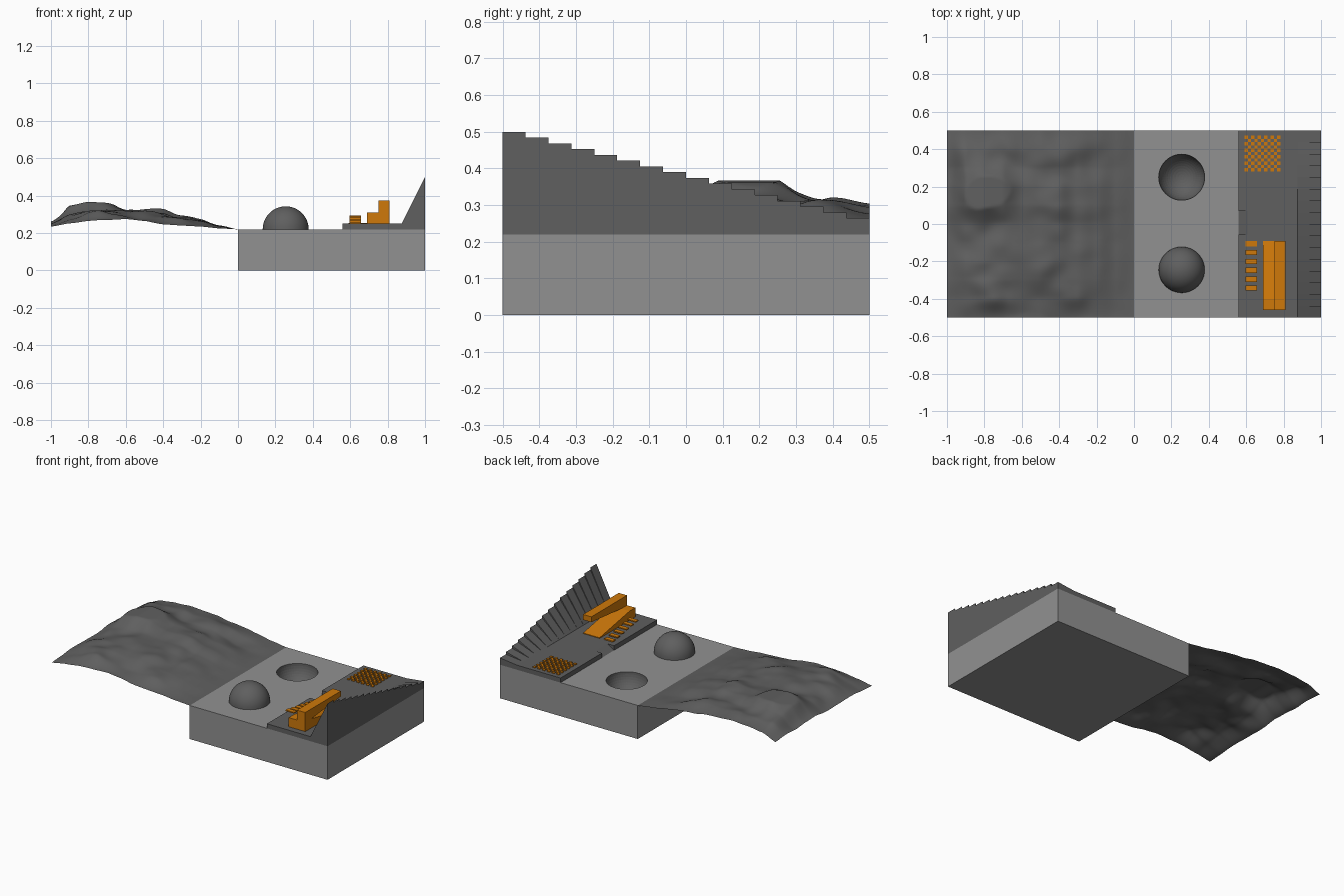
import bpy, bmesh, math
from mathutils import Vector, noise

if "Cube" in bpy.data.objects:
    bpy.data.objects.remove(bpy.data.objects["Cube"])


def mat(name, rgb):
    m = bpy.data.materials.new(name)
    m.diffuse_color = (*rgb, 1)
    m.use_nodes = True
    m.node_tree.nodes["Principled BSDF"].inputs["Base Color"].default_value = m.diffuse_color
    return m


LIGHT = mat("light_grey", (0.285, 0.285, 0.285))
DARK = mat("dark_grey", (0.115, 0.115, 0.115))
ORANGE = mat("orange", (0.62, 0.19, 0.003))


def finish(name, bm, *mats):
    bmesh.ops.recalc_face_normals(bm, faces=bm.faces)
    me = bpy.data.meshes.new(name)
    bm.to_mesh(me)
    bm.free()
    for m in mats:
        me.materials.append(m)
    ob = bpy.data.objects.new(name, me)
    bpy.context.collection.objects.link(ob)
    return ob


def prism(bm, pts, axis, a, b):
    """Extrude a 2D outline along an axis (0=x, 1=y, 2=z) from a to b."""
    def place(p, d):
        q = list(p)
        q.insert(axis, d)
        return bm.verts.new(q)
    lo = [place(p, a) for p in pts]
    hi = [place(p, b) for p in pts]
    n = len(pts)
    bm.faces.new(lo)
    bm.faces.new(hi[::-1])
    for i in range(n):
        j = (i + 1) % n
        bm.faces.new((lo[i], lo[j], hi[j], hi[i]))


def box(bm, x0, x1, y0, y1, z0, z1):
    prism(bm, [(x0, y0), (x1, y0), (x1, y1), (x0, y1)], 2, z0, z1)


TOP, R = 0.22, 0.123

# base block with a hemispherical bowl cut into it
bm = bmesh.new()
box(bm, 0, 1, -0.5, 0.5, 0, TOP)
base = finish("base_block", bm, LIGHT, DARK)
bm = bmesh.new()
bmesh.ops.create_uvsphere(bm, u_segments=48, v_segments=24, radius=R)
bmesh.ops.translate(bm, verts=bm.verts, vec=(0.255, 0.25, TOP + 0.0005))
cutter = finish("bowl_cutter", bm)
cutter.hide_render = True
mod = base.modifiers.new("bowl", 'BOOLEAN')
mod.operation = 'DIFFERENCE'
mod.solver = 'EXACT'
mod.object = cutter
bpy.context.view_layer.objects.active = base
bpy.ops.object.modifier_apply(modifier=mod.name)
bpy.data.objects.remove(cutter)
for p in base.data.polygons:
    inside = all((base.data.vertices[v].co - Vector((0.255, 0.25, TOP))).length < R + 0.003
                 for v in p.vertices)
    p.material_index = 1 if inside and len(p.vertices) < 8 else 0

# dome
bm = bmesh.new()
bmesh.ops.create_uvsphere(bm, u_segments=48, v_segments=24, radius=R)
bmesh.ops.delete(bm, geom=[v for v in bm.verts if v.co.z < -0.001], context='VERTS')
bmesh.ops.translate(bm, verts=bm.verts, vec=(0.255, -0.245, TOP))
for f in bm.faces:
    f.smooth = True
finish("dome", bm, DARK)

# raised platform with an entry ramp set into its edge
bm = bmesh.new()
deck = 0.25
prism(bm, [(0.56, -0.5), (1, -0.5), (1, 0.5), (0.56, 0.5), (0.56, 0.07),
           (0.61, 0.07), (0.61, -0.055), (0.56, -0.055)], 2, TOP, deck)
prism(bm, [(0.56, TOP), (0.61, TOP), (0.61, deck)], 1, -0.055, 0.07)
finish("platform", bm, DARK)

# fan of sloping steps along the right edge
bm = bmesh.new()
for i in range(16):
    y = -0.5 + i / 16
    h = 0.5 - i * 0.0157
    prism(bm, [(0.875, deck), (1, deck), (1, h)], 1, y, y + 1 / 16)
finish("fan_steps", bm, DARK)

# rising treads
bm = bmesh.new()
for i in range(6):
    y = -0.105 - i * 0.0475
    z = deck + i * 0.0075
    box(bm, 0.595, 0.657, y - 0.014, y + 0.014, z, z + 0.0075)
finish("treads", bm, ORANGE)

# bench: a wedge rising to the front with a cantilevered beam above
bm = bmesh.new()
prism(bm, [(-0.46, deck), (-0.09, deck), (-0.09, deck + 0.004), (-0.40, 0.31), (-0.46, 0.31)],
      0, 0.69, 0.81)
prism(bm, [(-0.46, 0.31), (-0.40, 0.31), (-0.09, 0.34), (-0.09, 0.375), (-0.46, 0.375)],
      0, 0.75, 0.81)
finish("bench", bm, ORANGE)

# checkered floor plates
bm = bmesh.new()
N, c = 11, 0.19 / 11
for i in range(N):
    for j in range(N):
        if (i + j) % 2 == 0:
            x, y = 0.592 + i * c, 0.282 + j * c
            box(bm, x, x + c, y, y + c, deck, deck + 0.005)
finish("floor_plates", bm, ORANGE)

# hilly sheet: height runs between a low and a high outline along x,
# blended by a cross profile along y plus noise
LOW = [.235, .25, .262, .27, .275, .265, .245, .24, .235, .225, .22]
HIGH = [.27, .345, .365, .36, .33, .335, .33, .31, .28, .245, .22]
CROSS = [0, .35, .6, .62, .55, .6, .88, .85, .55, .62, .38]


def lerp(table, t):
    t = min(max(t, 0), 1) * 10
    i = min(int(t), 9)
    f = t - i
    f = 0.5 * f + 0.5 * f * f * (3 - 2 * f)
    return table[i] * (1 - f) + table[i + 1] * f


def height(x, y):
    w = lerp(CROSS, y + 0.5)
    edge = min(1, (0.5 - abs(y)) / 0.15 + 0.3)
    w += 0.4 * edge * noise.noise(Vector((x * 4.5, y * 4.5, 3.7)))
    w += 0.15 * edge * noise.noise(Vector((x * 10, y * 10, 1.3)))
    # rounded hump on the far side and a fold across the middle
    w += 0.3 * math.exp(-((x + 0.78) / 0.15) ** 2 - ((y - 0.14) / 0.12) ** 2)
    w += 0.3 * math.exp(-((x + 0.42) / 0.09) ** 2 - ((y - 0.05) / 0.25) ** 2)
    w = min(max(w, 0), 1.02)
    lo, hi = lerp(LOW, x + 1), lerp(HIGH, x + 1)
    return lo + (hi - lo) * w


bm = bmesh.new()
G = 90
grid = [[bm.verts.new((-1 + i / G, -0.5 + j / G, height(-1 + i / G, -0.5 + j / G)))
         for j in range(G + 1)] for i in range(G + 1)]
for i in range(G):
    for j in range(G):
        f = bm.faces.new((grid[i][j], grid[i + 1][j], grid[i + 1][j + 1], grid[i][j + 1]))
        f.smooth = True
finish("hills", bm, DARK)
